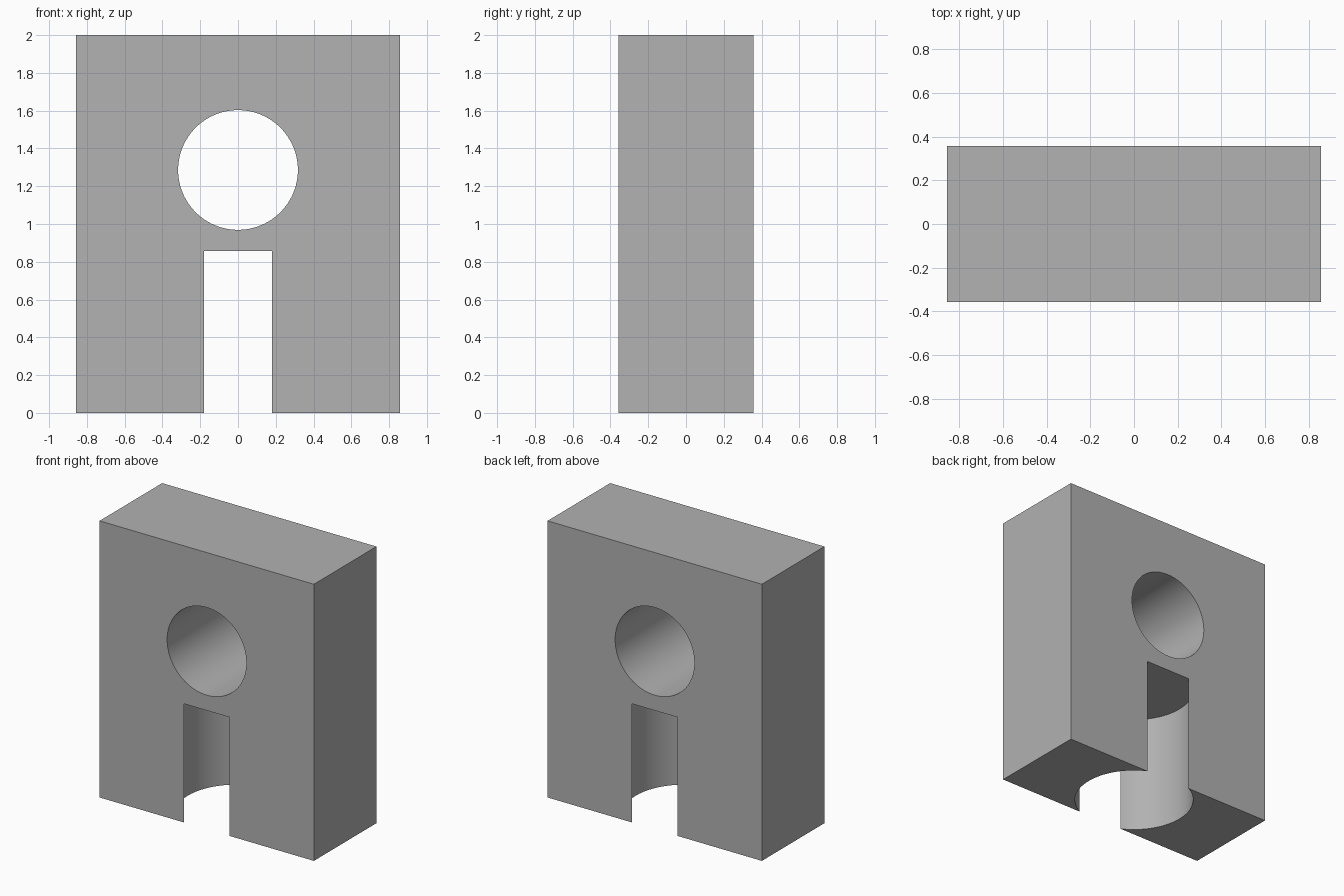
import bpy
import math

cube = bpy.data.objects.get("Cube")
if cube:
    bpy.data.objects.remove(cube, do_unlink=True)

WIDTH, DEPTH, HEIGHT = 1.714, 0.714, 2.0
HOLE_RADIUS, HOLE_Z = 0.317, 1.286
BORE_RADIUS, BORE_TOP = 0.4, 0.858

grey = bpy.data.materials.new("plain grey")
grey.use_nodes = True
colour = (0.445, 0.445, 0.445, 1)
grey.diffuse_color = colour
grey.node_tree.nodes["Principled BSDF"].inputs["Base Color"].default_value = colour


def cutter(name, radius, depth, location, rotation=(0, 0, 0)):
    bpy.ops.mesh.primitive_cylinder_add(vertices=96, radius=radius, depth=depth,
                                        location=location, rotation=rotation)
    obj = bpy.context.object
    obj.name = name
    obj.data.materials.append(grey)
    return obj


# Round hole from front to back, and a wide bore from below that breaks
# through both faces to leave narrow slots
cutters = [
    cutter("hole_cutter", HOLE_RADIUS, DEPTH * 2, (0, 0, HOLE_Z), (math.pi / 2, 0, 0)),
    cutter("bore_cutter", BORE_RADIUS, BORE_TOP + 0.2, (0, 0, (BORE_TOP - 0.2) / 2)),
]

# Solid block
bpy.ops.mesh.primitive_cube_add(size=1, location=(0, 0, HEIGHT / 2))
block = bpy.context.object
block.name = "block"
block.scale = (WIDTH, DEPTH, HEIGHT)
bpy.ops.object.transform_apply(location=False, rotation=False, scale=True)
block.data.materials.append(grey)

# Cut the openings and bake them in
for tool in cutters:
    mod = block.modifiers.new(tool.name, "BOOLEAN")
    mod.operation = "DIFFERENCE"
    mod.solver = "EXACT"
    mod.object = tool
    bpy.ops.object.modifier_apply(modifier=mod.name)
for tool in cutters:
    bpy.data.objects.remove(tool, do_unlink=True)

bpy.ops.object.shade_smooth_by_angle(angle=math.radians(30))
